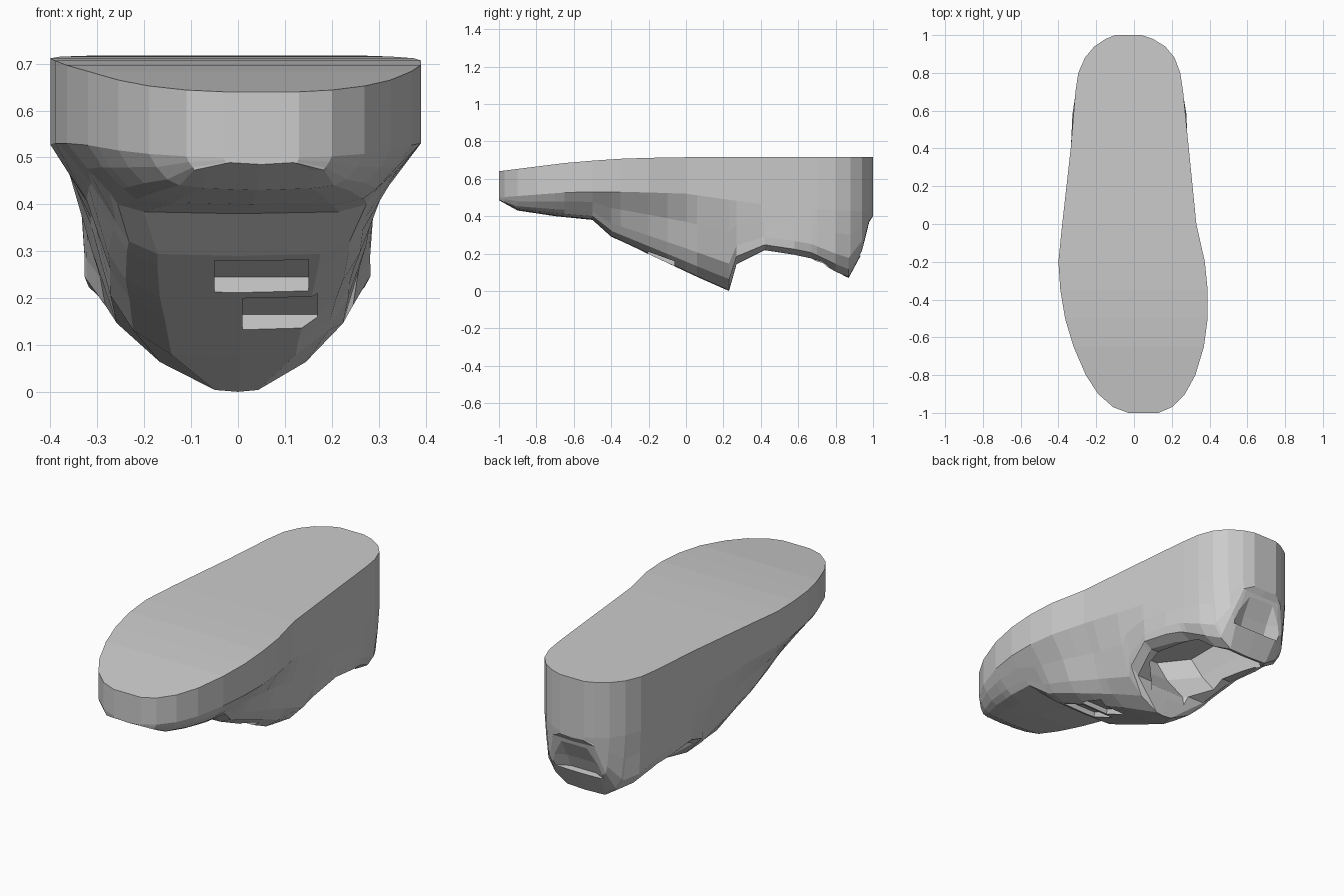
import bpy, bmesh
from mathutils import Vector

if "Cube" in bpy.data.objects:
    bpy.data.objects.remove(bpy.data.objects["Cube"])


def loft(name, rings):
    """Solid skinned through a list of equal-length rings, capped at both ends."""
    bm = bmesh.new()
    vs = [[bm.verts.new(p) for p in r] for r in rings]
    n = len(rings[0])
    for a, b in zip(vs, vs[1:]):
        for i in range(n):
            j = (i + 1) % n
            bm.faces.new((a[i], a[j], b[j], b[i]))
    bm.faces.new(vs[0])
    bm.faces.new(vs[-1])
    bmesh.ops.recalc_face_normals(bm, faces=bm.faces)
    me = bpy.data.meshes.new(name)
    bm.to_mesh(me)
    bm.free()
    ob = bpy.data.objects.new(name, me)
    bpy.context.collection.objects.link(ob)
    return ob


def interp(table, y):
    """Linear lookup; each table row is (y, values...)."""
    if y <= table[0][0]:
        return table[0][1:]
    for a, b in zip(table, table[1:]):
        if y <= b[0]:
            t = (y - a[0]) / (b[0] - a[0])
            return [p + (q - p) * t for p, q in zip(a[1:], b[1:])]
    return table[-1][1:]


# sole outline: y, left x, right x
outline = [(-1, -.03, .13), (-.97, -.11, .20), (-.9, -.19, .27), (-.8, -.255, .325),
           (-.65, -.32, .37), (-.5, -.365, .39), (-.35, -.39, .39), (-.2, -.40, .375),
           (0, -.38, .33), (.4, -.335, .29), (.7, -.31, .26), (.8, -.295, .245),
           (.88, -.26, .215), (.94, -.21, .165), (.98, -.15, .10), (1, -.10, .04)]
# y, top z, side wall bottom z
walls = [(-1, .64, .50), (-.6, .69, .53), (-.3, .71, .53), (0, .715, .52),
         (.5, .717, .45), (1, .717, .42)]
# y, lowest z, width factors at 1/3, 2/3 and full depth
under = [(-1, .485, .98, .95, .85), (-.9, .43, .93, .83, .5), (-.7, .40, .92, .8, .5),
         (-.5, .38, .88, .75, .55), (-.4, .29, .82, .68, .45), (-.1, .15, .80, .70, .4),
         (.06, .075, .84, .73, .38), (.23, 0, .89, .73, .14), (.27, .14, .92, .84, .66),
         (.42, .215, 1, .98, .84), (.58, .19, 1.0, 1.02, .82), (.67, .17, 1.0, 1.0, .76),
         (.8, .10, .98, .97, .58), (.87, .07, .96, .90, .46), (.94, .20, .96, .92, .70),
         (.98, .37, .97, .93, .85), (1, .40, .98, .95, .9)]

rings = []
for y in sorted({r[0] for r in outline} | {r[0] for r in under}):
    xl, xr = interp(outline, y)
    zt, zw = interp(walls, y)
    zb, f1, f2, f3 = interp(under, y)
    mid = (xl + xr) / 2 if y < -.55 or y > .35 else 0
    d = zb - zw
    half = [(1, zt), (1, zw), (f1, zw + d * .36), (f2, zw + d * .70),
            ((f2 + f3) * .54, zw + d * .87), (f3, zb + .004)]
    left = [Vector((mid + (xl - mid) * f, y, z)) for f, z in half]
    right = [Vector((mid + (xr - mid) * f, y, z)) for f, z in half]
    rings.append(left + [Vector((mid, y, zb))] + right[::-1])
shoe = loft("upturned_shoe", rings)


def cut(cutter):
    cutter.hide_render = True
    m = shoe.modifiers.new(cutter.name, 'BOOLEAN')
    m.operation = 'DIFFERENCE'
    m.solver = 'EXACT'
    m.object = cutter


# foot opening, widening as it goes deeper
def opening(z, y0, y1, w):
    ym = y1 - .12
    return [(-w * .5 - .01, y0, z), (w * .5 - .01, y0, z), (w - .02, y0 + .14, z), (w - .02, ym, z),
            (w * .5 - .02, y1, z), (-w * .5 - .02, y1, z), (-w - .02, ym, z), (-w - .02, y0 + .14, z)]


cut(loft("opening_cutter", [opening(-.1, .275, .81, .19), opening(.14, .25, .85, .21),
                            opening(.30, .12, .88, .215), opening(.43, .05, .87, .20)]))

# shallow lace recess across the instep, in two steps
for i, (y, z, x0, x1) in enumerate([(-.30, .245, -.05, .15), (-.13, .165, .01, .17)]):
    prof = [(y - .10, z - .08), (y + .06, z - .16), (y + .07, z + .0), (y - .07, z + .06)]
    cut(loft(f"lace_gap_cutter_{i}", [[(x, a, b) for a, b in prof] for x in (x0, x1)]))

# shallow hollow above the heel rim: thin ledge below, long blend above
slices = []
for x, k in ((-.18, .0), (-.10, 1), (.05, 1), (.13, .0)):
    slices.append([(x, a + (1 - k) * .04, b) for a, b in
                   [(1.1, .175), (.895, .19), (.925, .26), (.98, .36), (1.1, .42)]])
cut(loft("heel_hollow_cutter", slices))

# bake the cuts, then drop the cutters
dg = bpy.context.evaluated_depsgraph_get()
baked = bpy.data.meshes.new_from_object(shoe.evaluated_get(dg))
shoe.modifiers.clear()
shoe.data = baked
for ob in list(bpy.data.objects):
    if "cutter" in ob.name:
        bpy.data.objects.remove(ob)
